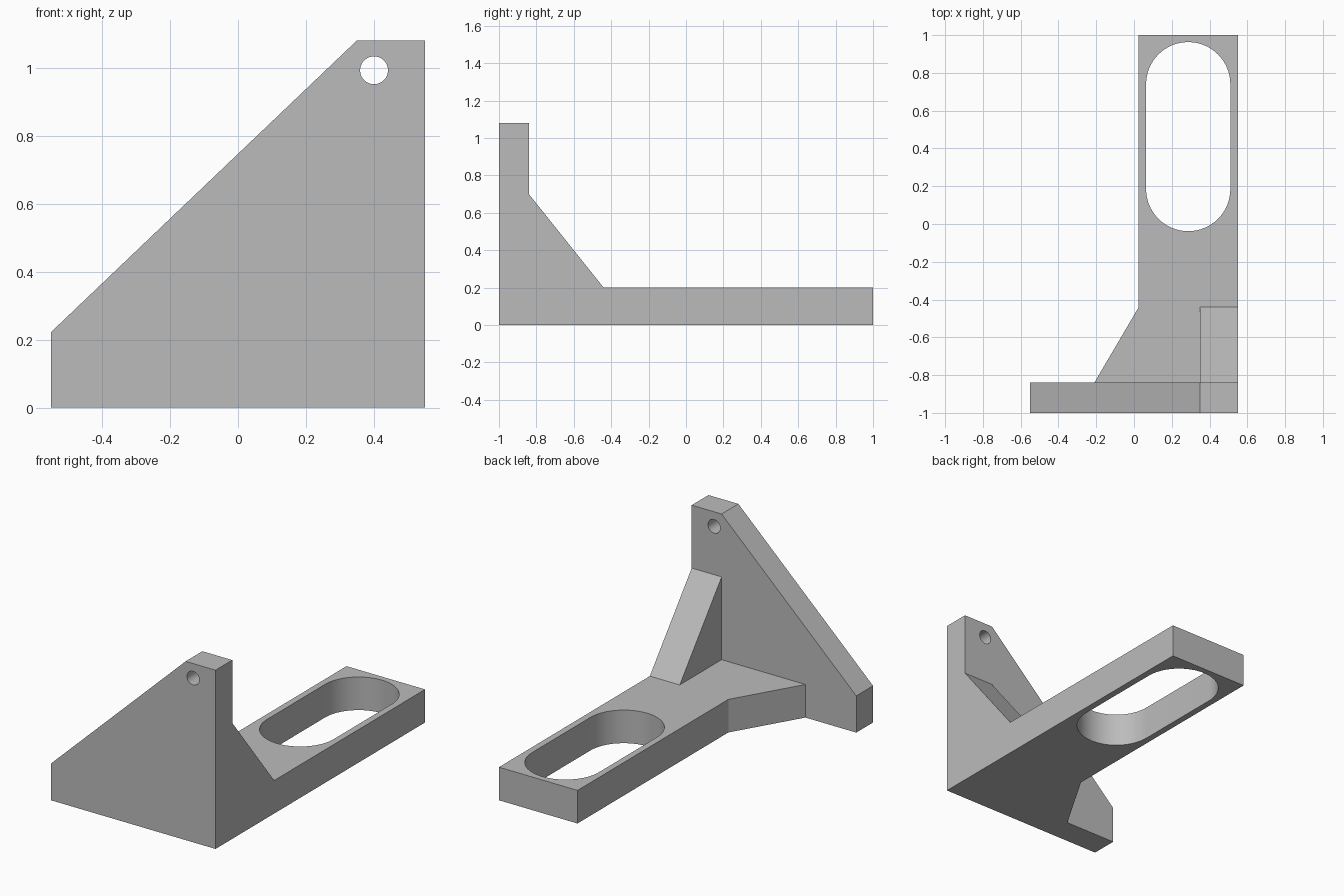
import bpy, bmesh, math
from mathutils import Vector

cube = bpy.data.objects.get("Cube")
if cube:
    bpy.data.objects.remove(cube, do_unlink=True)

grey = bpy.data.materials.new("plain grey")
grey.use_nodes = True
grey.diffuse_color = (0.5, 0.5, 0.5, 1)
grey.node_tree.nodes["Principled BSDF"].inputs["Base Color"].default_value = (0.5, 0.5, 0.5, 1)


def prism(name, outline, axis, start, end):
    """Extrude a 2D outline along an axis; the outline uses the other two axes in order."""
    def place(p, d):
        c = list(p)
        c.insert(axis, d)
        return Vector(c)
    bm = bmesh.new()
    face = bm.faces.new([bm.verts.new(place(p, start)) for p in outline])
    out = bmesh.ops.extrude_face_region(bm, geom=[face])
    move = place((0, 0), end - start)
    bmesh.ops.translate(bm, vec=move, verts=[v for v in out["geom"] if isinstance(v, bmesh.types.BMVert)])
    bmesh.ops.recalc_face_normals(bm, faces=bm.faces)
    mesh = bpy.data.meshes.new(name)
    bm.to_mesh(mesh)
    bm.free()
    mesh.materials.append(grey)
    obj = bpy.data.objects.new(name, mesh)
    bpy.context.collection.objects.link(obj)
    return obj


def arc(cx, cy, r, a0, a1, n):
    angles = [math.radians(a0 + (a1 - a0) * i / n) for i in range(n + 1)]
    return [(cx + r * math.cos(a), cy + r * math.sin(a)) for a in angles]


def combine(target, other, operation):
    """Apply an exact boolean and remove the helper part."""
    bpy.context.view_layer.objects.active = target
    mod = target.modifiers.new(operation.lower(), 'BOOLEAN')
    mod.operation, mod.solver, mod.object = operation, 'EXACT', other
    bpy.ops.object.modifier_apply(modifier=mod.name)
    bpy.data.objects.remove(other, do_unlink=True)


# Upright plate with a sloping edge
bracket = prism("angle_bracket", [(-0.55, 0), (0.55, 0), (0.55, 1.08), (0.35, 1.08), (-0.55, 0.222)],
                1, -1, -0.84)

# Base arm with a flared root, and the triangular gusset above it
base = prism("base_arm", [(0.55, -0.92), (0.55, 1), (0.025, 1), (0.025, -0.44), (-0.21, -0.84), (-0.21, -0.92)],
             2, 0, 0.2)
gusset = prism("gusset", [(-0.92, 0.1), (-0.44, 0.1), (-0.44, 0.2), (-0.84, 0.7), (-0.92, 0.7)],
               0, 0.35, 0.55)
for part in (base, gusset):
    combine(bracket, part, 'UNION')

# Long rounded slot through the arm, and the round hole near the top of the plate
slot = prism("slot_cutter", arc(0.287, 0.74, 0.223, 0, 180, 32) + arc(0.287, 0.185, 0.223, 180, 360, 32),
             2, -0.1, 0.3)
hole = prism("hole_cutter", arc(0.4, 0.992, 0.041, 0, 350, 35), 1, -1.1, -0.7)
for cutter in (slot, hole):
    combine(bracket, cutter, 'DIFFERENCE')

# Clean flat faces and smooth the round walls
bm = bmesh.new()
bm.from_mesh(bracket.data)
bmesh.ops.remove_doubles(bm, verts=bm.verts, dist=0.0001)
bmesh.ops.dissolve_limit(bm, angle_limit=math.radians(0.5), verts=bm.verts, edges=bm.edges)
bm.to_mesh(bracket.data)
bm.free()
bpy.ops.object.select_all(action='DESELECT')
bracket.select_set(True)
bpy.context.view_layer.objects.active = bracket
bpy.ops.object.shade_smooth_by_angle(angle=math.radians(30))
